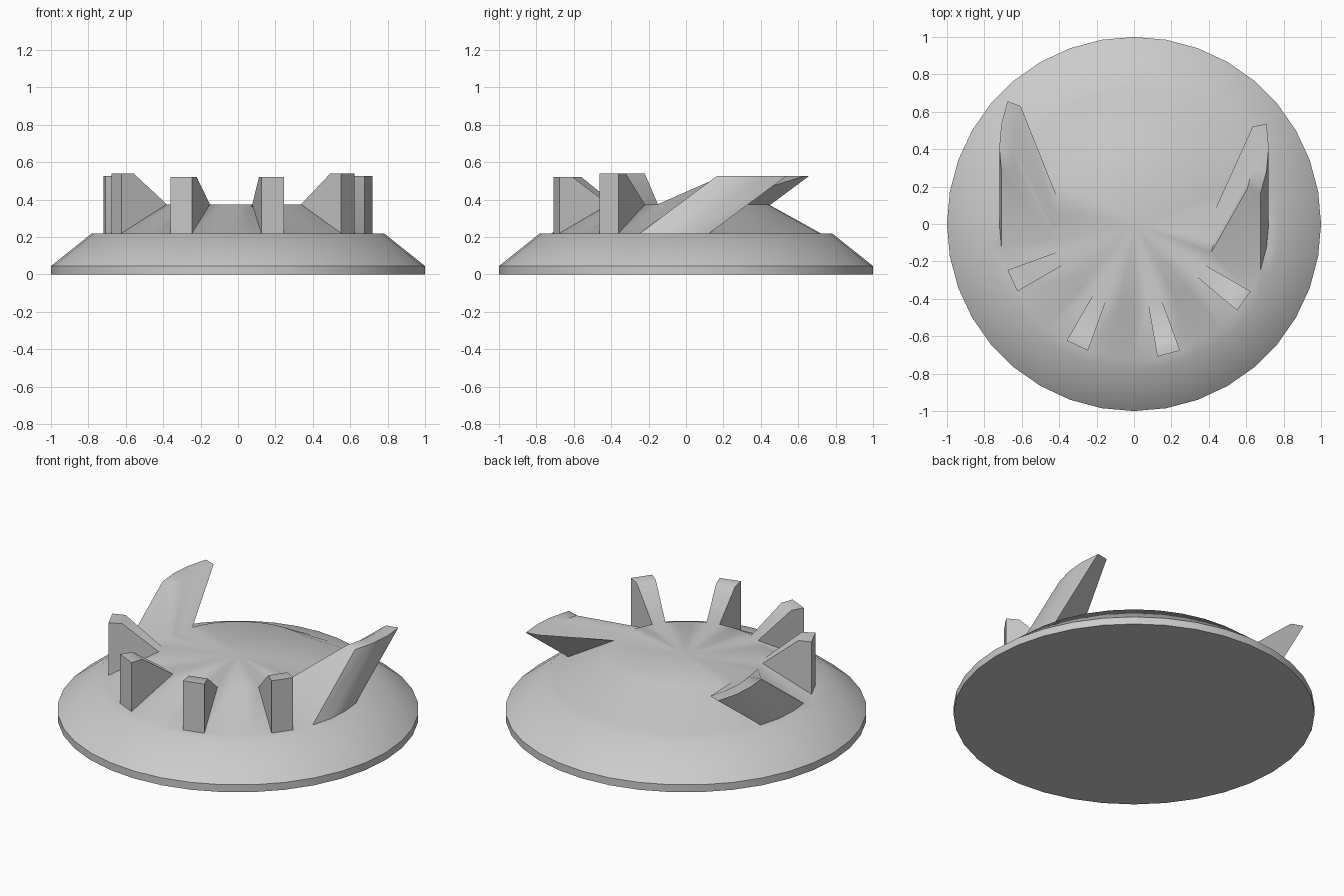
import bpy, bmesh
from math import cos, sin, radians

if "Cube" in bpy.data.objects:
    bpy.data.objects.remove(bpy.data.objects["Cube"])

SEG, STEP = 36, 10
bm = bmesh.new()

def pt(r, a, z, dy=0.0):
    return bm.verts.new((r * cos(radians(a)), r * sin(radians(a)) + dy, z))

def face(*pts):
    bm.faces.new([pt(*p) for p in pts])

# raised prongs: start angle, segments, top height, backward lean
prongs = [(200, 1, 0.54, 0), (240, 1, 0.52, 0), (280, 1, 0.52, 0), (320, 1, 0.54, 0),
          (160, 3, 0.525, 0.41), (340, 3, 0.525, 0.41)]

# disc profile (radius, height) from rim up to the ledge
profile = [(1.0, 0), (1.0, 0.045), (0.78, 0.22), (0.72, 0.22)]
FOOT, LIP = (0.72, 0.22), (0.44, 0.375)
R_TOP = 0.645

taken = {(a + k * STEP) % 360 for a, n, z, dy in prongs for k in range(n)}
bottom = []
for i in range(SEG):
    a, b = i * STEP, (i + 1) * STEP
    bottom.append(pt(1.0, a, 0))
    for (r0, z0), (r1, z1) in zip(profile, profile[1:]):
        face((r0, a, z0), (r0, b, z0), (r1, b, z1), (r1, a, z1))
    # upper cone wherever no prong rises
    if a not in taken:
        face((FOOT[0], a, FOOT[1]), (FOOT[0], b, FOOT[1]), (LIP[0], b, LIP[1]), (LIP[0], a, LIP[1]))
    # flat crown as a fan
    face((LIP[0], a, LIP[1]), (LIP[0], b, LIP[1]), (0, 0, LIP[1]))
bm.faces.new(bottom[::-1])

# prongs: outer wall, top, inner slope, and two end caps
def section(a, z, dy):
    return [(FOOT[0], a, FOOT[1]), (FOOT[0], a, z, dy), (R_TOP, a, z, dy), (LIP[0], a, LIP[1])]

for start, n, z, dy in prongs:
    cuts = [section(start + k * STEP, z, dy) for k in range(n + 1)]
    for s, t in zip(cuts, cuts[1:]):
        for j in range(3):
            face(s[j], t[j], t[j + 1], s[j + 1])
    face(*cuts[0])
    face(*cuts[-1][::-1])

# weld into one closed shell
bmesh.ops.remove_doubles(bm, verts=bm.verts[:], dist=0.0005)
bmesh.ops.recalc_face_normals(bm, faces=bm.faces[:])
mesh = bpy.data.meshes.new("pronged_disc")
bm.to_mesh(mesh)
bm.free()
disc = bpy.data.objects.new("pronged_disc", mesh)
bpy.context.collection.objects.link(disc)
bpy.context.view_layer.objects.active = disc
disc.select_set(True)
bpy.ops.object.shade_smooth_by_angle(angle=radians(45))
